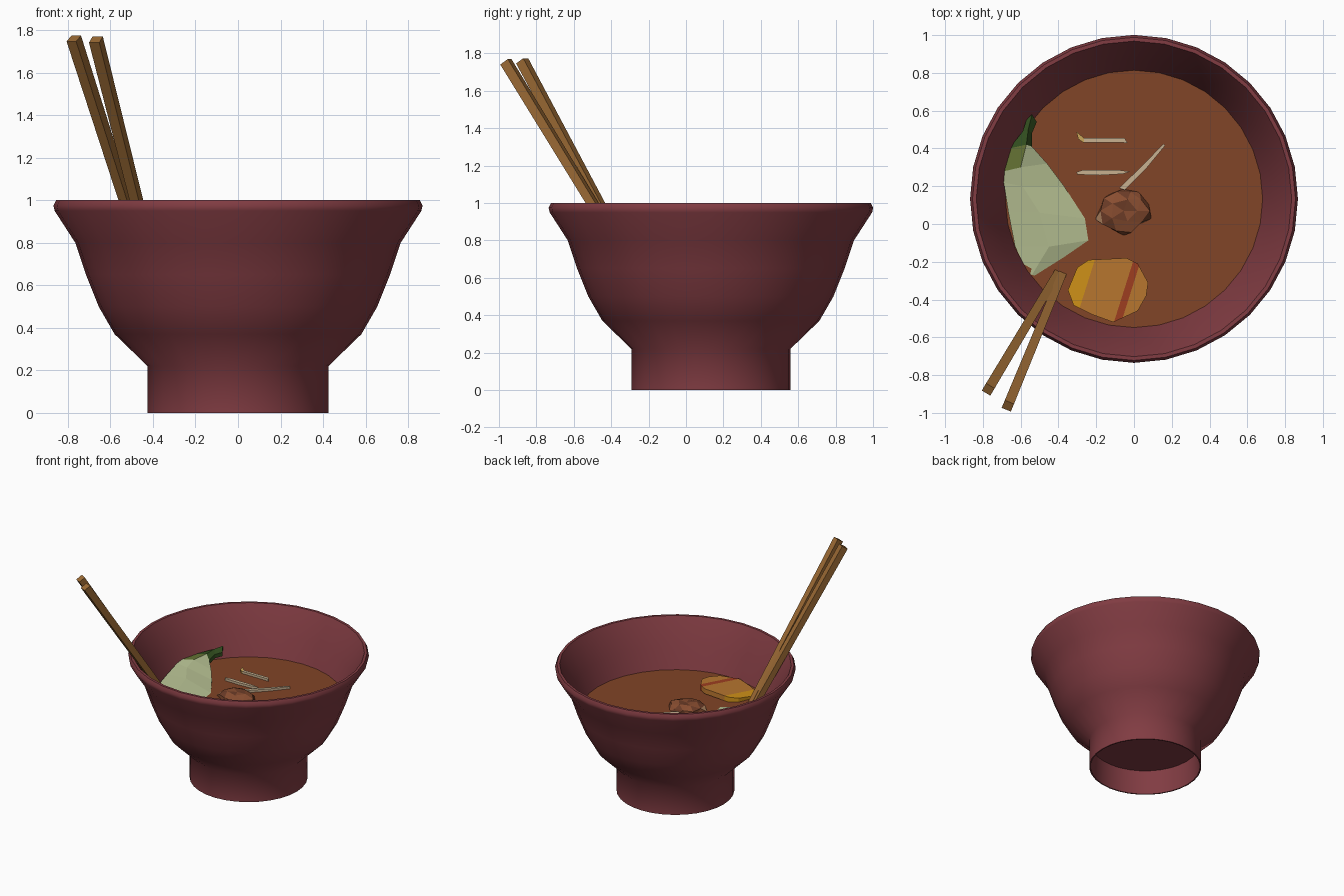
import bpy, bmesh, math, random
from mathutils import Vector, noise

if "Cube" in bpy.data.objects:
    bpy.data.objects.remove(bpy.data.objects["Cube"])

CY = 0.133   # bowl centre in y
N = 32


def mat(name, rgb):
    m = bpy.data.materials.new(name)
    m.diffuse_color = (*rgb, 1)
    m.use_nodes = True
    m.node_tree.nodes["Principled BSDF"].inputs["Base Color"].default_value = m.diffuse_color
    return m


def finish(name, bm, mats, smooth=False):
    bmesh.ops.recalc_face_normals(bm, faces=bm.faces)
    me = bpy.data.meshes.new(name)
    bm.to_mesh(me)
    bm.free()
    ob = bpy.data.objects.new(name, me)
    bpy.context.collection.objects.link(ob)
    for m in mats:
        me.materials.append(m)
    if smooth:
        bpy.ops.object.select_all(action='DESELECT')
        ob.select_set(True)
        bpy.context.view_layer.objects.active = ob
        bpy.ops.object.shade_smooth_by_angle(angle=math.radians(50))
    return ob


def lathe(name, profile, m, closed_ends=True):
    bm = bmesh.new()
    rings = []
    for r, z in profile:
        if r == 0:
            rings.append([bm.verts.new((0, CY, z))] * N)
        else:
            rings.append([bm.verts.new((r * math.cos(a), CY + r * math.sin(a), z))
                          for a in (math.tau * i / N for i in range(N))])
    for p, q in zip(rings, rings[1:]):
        for i in range(N):
            j = (i + 1) % N
            bm.faces.new(list(dict.fromkeys((p[i], p[j], q[j], q[i]))))
    return finish(name, bm, [m], True)


def slab(name, pts, thick, mats, cuts=(), normal=(1, 0, 0), pick=None):
    """Extruded outline, optionally sliced into coloured bands."""
    bm = bmesh.new()
    f = bm.faces.new([bm.verts.new(p) for p in pts])
    ext = bmesh.ops.extrude_face_region(bm, geom=[f])
    for v in ext['geom']:
        if isinstance(v, bmesh.types.BMVert):
            v.co.z -= thick
    n = Vector(normal)
    for c in cuts:
        bmesh.ops.bisect_plane(bm, geom=bm.verts[:] + bm.edges[:] + bm.faces[:],
                               plane_co=n * c / n.length_squared, plane_no=n)
    if pick:
        for f in bm.faces:
            f.material_index = pick(f.calc_center_median().dot(n))
    return finish(name, bm, mats)


# Bowl with hollow foot
lathe("bowl", [(0, 0.2), (0.41, 0.2), (0.415, 0), (0.425, 0), (0.425, 0.22), (0.58, 0.37),
               (0.655, 0.5), (0.715, 0.65), (0.765, 0.8), (0.862, 0.95), (0.868, 0.975),
               (0.855, 1.0), (0.835, 1.0), (0.822, 0.975), (0.735, 0.8), (0.69, 0.66),
               (0.62, 0.5), (0.53, 0.38), (0.3, 0.24), (0, 0.23)],
      mat("bowl_red", (0.22, 0.045, 0.055)))

# Broth surface
lathe("broth", [(0.688, 0.64), (0, 0.64)], mat("broth_brown", (0.22, 0.058, 0.02)))

# Chopsticks: square tapered bars
wood = mat("wood", (0.33, 0.145, 0.035))
for i, (a, b) in enumerate([((-0.393, -0.242, 0.58), (-0.772, -0.876, 1.76)),
                            ((-0.372, -0.245, 0.58), (-0.668, -0.963, 1.755))]):
    a, b = Vector(a), Vector(b)
    bm = bmesh.new()
    bmesh.ops.create_cone(bm, cap_ends=True, segments=4, radius1=0.031, radius2=0.037,
                          depth=(b - a).length)
    d = (b - a).normalized()
    x = d.cross(Vector((0, 0, 1))).normalized()
    y = d.cross(x)
    c, s = math.cos(math.pi / 4), math.sin(math.pi / 4)
    for v in bm.verts:
        p = v.co.copy()
        v.co = (a + b) / 2 + x * (p.x * c - p.y * s) + y * (p.x * s + p.y * c) + d * p.z
    finish(f"chopstick_{i + 1}", bm, [wood])

# Leafy green: pale stalk, olive neck, dark curled tip
pale = mat("stalk_pale", (0.47, 0.53, 0.29))
olive = mat("leaf_olive", (0.13, 0.17, 0.035))
dark = mat("leaf_dark", (0.035, 0.085, 0.015))
rows = [  # left point, ridge point, right point
    ((-0.56, -0.26, 0.635), (-0.54, -0.27, 0.645), (-0.51, -0.275, 0.635)),
    ((-0.63, -0.12, 0.65), (-0.45, -0.12, 0.665), (-0.2, -0.08, 0.635)),
    ((-0.665, 0.06, 0.67), (-0.5, 0.06, 0.68), (-0.26, 0.03, 0.64)),
    ((-0.69, 0.22, 0.69), (-0.59, 0.2, 0.69), (-0.37, 0.2, 0.65)),
    ((-0.685, 0.28, 0.7), (-0.6, 0.3, 0.71), (-0.46, 0.32, 0.66)),
    ((-0.66, 0.4, 0.7), (-0.57, 0.42, 0.72), (-0.54, 0.41, 0.68)),
    ((-0.59, 0.49, 0.71), (-0.56, 0.5, 0.73), (-0.54, 0.48, 0.7)),
    ((-0.57, 0.55, 0.715), (-0.54, 0.58, 0.73), (-0.515, 0.54, 0.7))]
bm = bmesh.new()
grid = [[[bm.verts.new((p[0], p[1], p[2] - dz)) for p in r] for r in rows] for dz in (0, 0.03)]
for g in grid:
    for k, (p, q) in enumerate(zip(g, g[1:])):
        for i in (0, 1):
            f = bm.faces.new((p[i], p[i + 1], q[i + 1], q[i]))
            f.material_index = 2 if k >= 5 else 1 if k == 4 and i == 0 else 0
top, low = grid
for k in range(len(rows) - 1):
    for i in (0, 2):
        f = bm.faces.new((top[k][i], top[k + 1][i], low[k + 1][i], low[k][i]))
        f.material_index = 2 if k >= 5 else 0
for k in (0, -1):
    for i in (0, 1):
        f = bm.faces.new((top[k][i], top[k][i + 1], low[k][i + 1], low[k][i]))
        f.material_index = 2 if k else 0
finish("leafy_green", bm, [pale, olive, dark])

# Striped slice
outline = [(-0.35, -0.35), (-0.30, -0.23), (-0.24, -0.19), (-0.04, -0.18), (0.02, -0.21),
           (0.075, -0.31), (0.065, -0.38), (0.02, -0.46), (-0.11, -0.52), (-0.22, -0.48), (-0.32, -0.43)]
slab("striped_slice", [(x, y, 0.675 + 0.08 * (x + 0.14) + 0.08 * (y + 0.35)) for x, y in outline],
     0.04, [mat("slice_orange", (0.5, 0.19, 0.03)), mat("slice_yellow", (0.66, 0.3, 0.01)),
            mat("slice_red", (0.36, 0.05, 0.015))],
     cuts=(-0.14, 0.055, 0.092), normal=(0.95, -0.3, 0),
     pick=lambda s: 1 if s < -0.14 else 2 if 0.055 < s < 0.092 else 0)

# Meat lump: faceted, mottled
random.seed(4)
bm = bmesh.new()
bmesh.ops.create_icosphere(bm, subdivisions=2, radius=1)
for v in bm.verts:
    k = 1 + 0.3 * noise.noise(v.co * 1.7 + Vector((3, 1, 2)))
    k += random.uniform(-0.08, 0.08)
    v.co = Vector((-0.055 + 0.135 * k * v.co.x, 0.07 + 0.12 * k * v.co.y, 0.635 + 0.065 * k * v.co.z))
for f in bm.faces:
    f.material_index = random.choice((0, 0, 0, 0, 1, 1, 2))
finish("meat_lump", bm, [mat("meat_brown", (0.25, 0.075, 0.03)), mat("meat_dark", (0.15, 0.045, 0.02)),
                         mat("meat_tan", (0.5, 0.27, 0.14))])

# Bean sprouts: thin strips floating on the broth
sprout = mat("sprout_cream", (0.58, 0.44, 0.28))
tip = mat("sprout_tip", (0.6, 0.38, 0.1))
strips = [
    [(-0.305, 0.49), (-0.265, 0.455), (-0.05, 0.455), (-0.035, 0.43), (-0.27, 0.432), (-0.295, 0.45)],
    [(-0.305, 0.275), (-0.27, 0.286), (-0.08, 0.286), (-0.02, 0.277), (-0.06, 0.265), (-0.18, 0.258), (-0.3, 0.262)],
    [(-0.08, 0.19), (0.05, 0.315), (0.155, 0.425), (0.165, 0.415), (0.07, 0.3), (-0.05, 0.18)]]
for i, s in enumerate(strips):
    slab(f"bean_sprout_{i + 1}", [(x, y, 0.658) for x, y in s], 0.02, [sprout, tip],
         cuts=(-0.265,) if i == 0 else (), pick=lambda d, i=i: int(i == 0 and d < -0.265))
